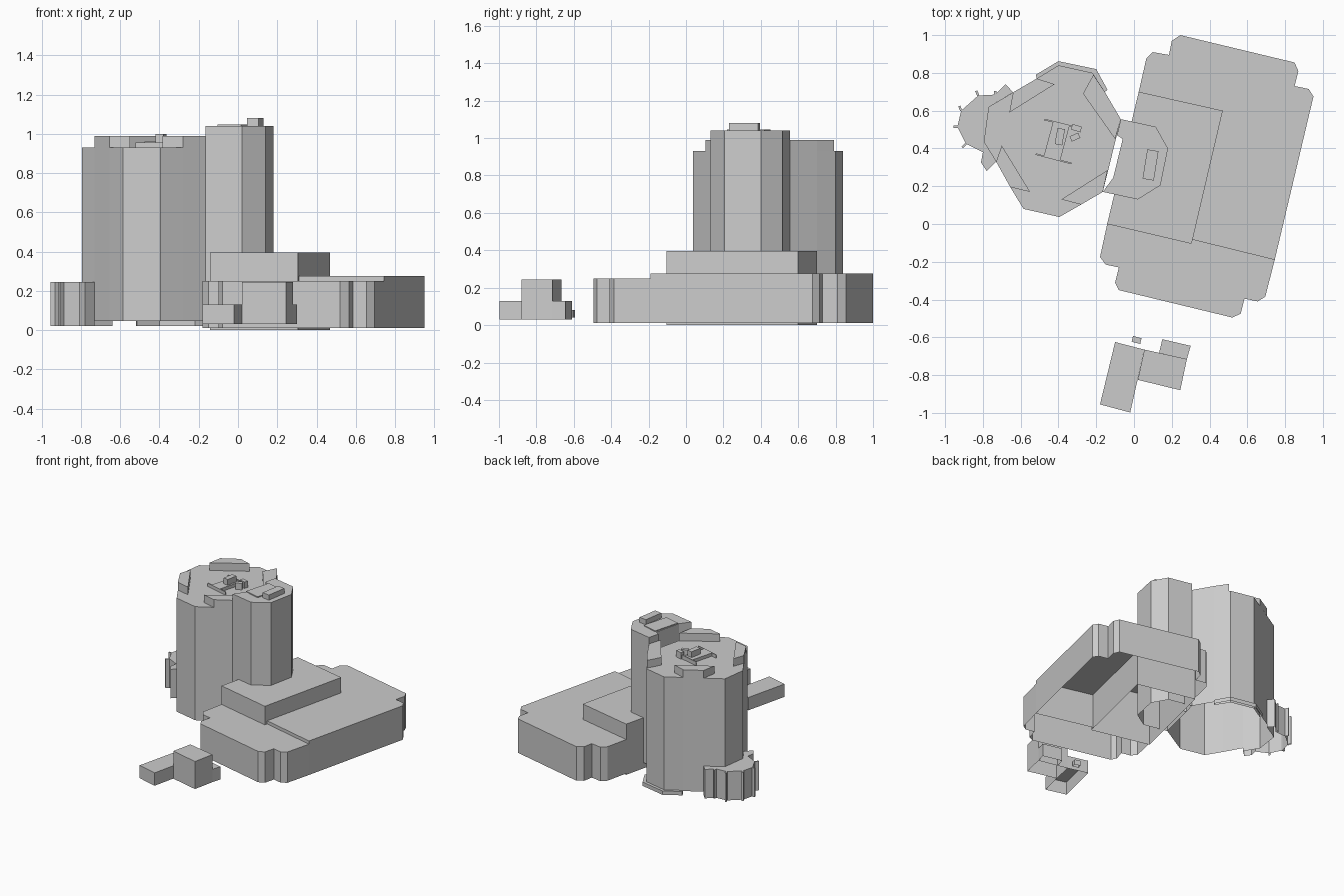
import bpy
import math


def prism(name, outline, z0, z1):
    """Extrude a plan outline into an open-bottomed building shell."""
    area = sum(a[0] * b[1] - b[0] * a[1]
               for a, b in zip(outline, outline[1:] + outline[:1]))
    if area < 0:
        outline = outline[::-1]
    n = len(outline)
    verts = [(x, y, z) for z in (z0, z1) for x, y in outline]
    faces = [(i, (i + 1) % n, n + (i + 1) % n, n + i) for i in range(n)]
    faces.append(tuple(range(n, 2 * n)))
    mesh = bpy.data.meshes.new(name)
    mesh.from_pydata(verts, [], faces)
    obj = bpy.data.objects.new(name, mesh)
    bpy.context.collection.objects.link(obj)
    return obj


def bar(name, a, b, width, z0, z1):
    """Straight wall or box running from a to b in plan."""
    dx, dy = b[0] - a[0], b[1] - a[1]
    k = width / 2 / math.hypot(dx, dy)
    nx, ny = -dy * k, dx * k
    return prism(name, [(a[0] + nx, a[1] + ny), (a[0] - nx, a[1] - ny),
                        (b[0] - nx, b[1] - ny), (b[0] + nx, b[1] + ny)], z0, z1)


# Podium: main hall, lower south hall and raised block
prism("podium_main", [(.025, .70), (.065, .875), (.10, .91), (.185, .895), (.20, .97),
                      (.245, 1.0), (.85, .855), (.87, .81), (.85, .73), (.925, .715),
                      (.95, .675), (.745, -.19), (.31, -.083), (.47, .60)], .01, .275)
prism("podium_south", [(-.142, 0), (.305, -.105), (.31, -.083), (.745, -.19),
                       (.695, -.385), (.655, -.41), (.585, -.395), (.565, -.475),
                       (.52, -.495), (-.08, -.35), (-.10, -.31), (-.08, -.23),
                       (-.15, -.215), (-.18, -.175)], .01, .25)
prism("podium_block", [(-.142, 0), (.305, -.105), (.47, .60), (.025, .70)], 0, .395)

# Large tower with four raised roof corners
prism("large_tower", [(-.795, .435), (-.77, .62), (-.515, .77), (-.40, .84), (-.22, .80),
                      (-.155, .70), (-.07, .555), (-.165, .17), (-.28, .103),
                      (-.395, .037), (-.585, .08), (-.655, .195), (-.73, .33)], .045, .93)
corners = {
    "southwest": [(-.73, .33), (-.655, .195), (-.55, .17), (-.70, .415)],
    "northwest": [(-.64, .697), (-.66, .59), (-.42, .74), (-.515, .77)],
    "northeast": [(-.27, .69), (-.215, .79), (-.155, .70), (-.07, .555), (-.10, .45)],
    "southeast": [(-.385, .13), (-.14, .285), (-.165, .17), (-.28, .103)],
}
for side, outline in corners.items():
    prism("roof_corner_" + side, outline, .93, .99)

# Roof plant on the large tower
bar("roof_wall_north", (-.475, .553), (-.28, .505), .008, .93, .96)
bar("roof_wall_south", (-.52, .37), (-.33, .32), .008, .93, .955)
bar("roof_plant", (-.385, .53), (-.435, .345), .09, .93, .955)
bar("roof_stack", (-.385, .505), (-.40, .42), .04, .93, 1.0)
bar("roof_duct_long", (-.33, .515), (-.28, .50), .03, .93, .98)
bar("roof_duct_short", (-.335, .45), (-.29, .47), .03, .93, .98)

# Smaller eastern tower and its rooftop boxes
prism("east_tower", [(-.07, .555), (.115, .515), (.18, .40), (.14, .205), (.02, .13),
                     (-.165, .17), (-.105, .16), (-.095, .215), (-.11, .25),
                     (-.055, .45), (-.085, .46)][:6] +
      [(-.11, .245), (-.06, .45), (-.09, .47)], .045, 1.04)
bar("east_roof_penthouse", (.01, .435), (-.045, .235), .125, 1.04, 1.047)
bar("east_roof_box", (.10, .39), (.075, .235), .06, 1.04, 1.08)

# Low west annex with small fins, and the northern base strip
prism("west_annex", [(-.64, .697), (-.68, .74), (-.735, .685), (-.825, .68), (-.915, .60),
                     (-.935, .515), (-.89, .425), (-.80, .38), (-.81, .325), (-.78, .28),
                     (-.73, .33), (-.795, .435), (-.77, .62)], .02, .245)
fins = [((-.915, .60), (-.925, .625)), ((-.825, .68), (-.835, .705)),
        ((-.93, .515), (-.955, .515)), ((-.89, .425), (-.91, .405)),
        ((-.735, .685), (-.735, .705))]
for i, (a, b) in enumerate(fins):
    bar(f"annex_fin_{i + 1}", a, b, .012, .02, .245)
prism("north_base_strip", [(-.515, .77), (-.52, .79), (-.40, .862), (-.20, .82),
                           (-.14, .71), (-.155, .70), (-.22, .80), (-.40, .84)], .02, .05)

# Detached small buildings to the south
prism("small_building_west", [(-.10, -.625), (.055, -.665), (-.02, -.998), (-.18, -.955)],
      .03, .13)
prism("small_building_middle", [(.055, -.665), (.28, -.715), (.245, -.88), (.02, -.825)],
      .03, .245)
prism("small_building_east", [(.15, -.61), (.30, -.645), (.28, -.715), (.133, -.682)],
      .03, .13)
prism("small_kiosk", [(-.005, -.593), (.04, -.605), (.033, -.635), (-.013, -.623)],
      .04, .08)
